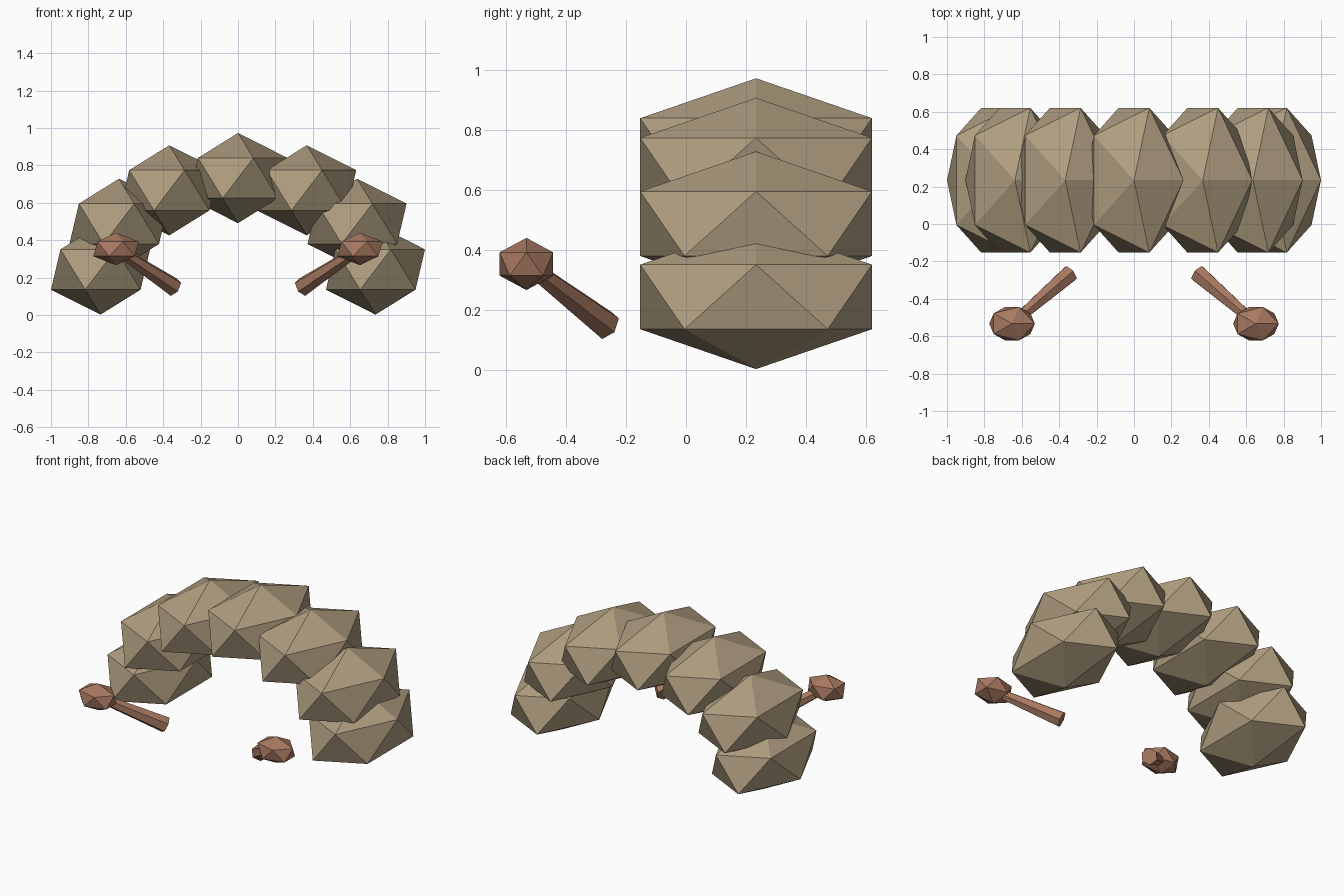
import bpy, math
from mathutils import Vector

if "Cube" in bpy.data.objects:
    bpy.data.objects.remove(bpy.data.objects["Cube"])


def material(name, rgb):
    m = bpy.data.materials.new(name)
    m.diffuse_color = (*rgb, 1)
    m.use_nodes = True
    m.node_tree.nodes["Principled BSDF"].inputs["Base Color"].default_value = m.diffuse_color
    return m


STONE = material("sandy stone", (0.43, 0.34, 0.215))
WOOD = material("reddish brown", (0.39, 0.19, 0.12))


def finish(name, mat):
    ob = bpy.context.object
    ob.name = name
    ob.data.materials.append(mat)
    return ob


def boulder(name, loc, scale, mat):
    bpy.ops.mesh.primitive_ico_sphere_add(subdivisions=1, radius=1, location=loc)
    ob = finish(name, mat)
    ob.scale = scale
    return ob


def taper(name, a, b, r1, r2, mat):
    a, b = Vector(a), Vector(b)
    d = b - a
    bpy.ops.mesh.primitive_cone_add(vertices=6, radius1=r1, radius2=r2,
                                    depth=d.length, location=(a + b) / 2)
    ob = finish(name, mat)
    ob.rotation_euler = d.to_track_quat('Z', 'Y').to_euler()
    return ob


# Arch of seven stretched stones on a half ellipse
for i in range(7):
    t = math.radians(-90 + 30 * i)
    boulder(f"arch_stone_{i + 1}",
            (0.735 * math.sin(t), 0.234, 0.243 + 0.489 * math.cos(t)),
            (0.296, 0.455, 0.241), STONE)

# Two clubs in front: tapered handle with a knob at the raised end
for side, s in (("left", -1), ("right", 1)):
    knob = (s * 0.652, -0.533, 0.353)
    taper(f"{side}_handle", (s * 0.342, -0.265, 0.148), knob, 0.051, 0.028, WOOD)
    boulder(f"{side}_knob", knob, (0.136, 0.105, 0.087), WOOD)
